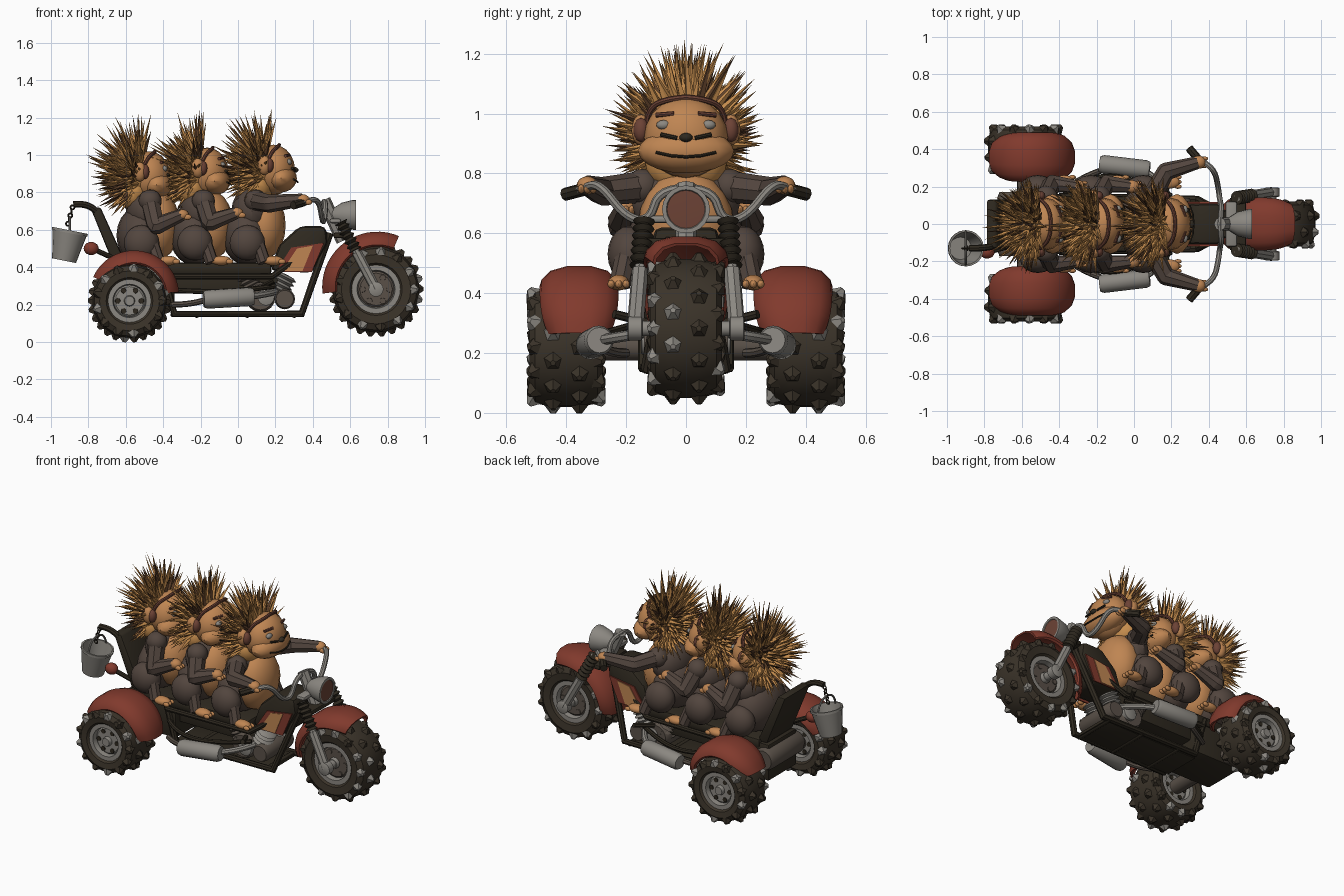
import bpy, bmesh, math, random
from mathutils import Vector, Matrix

random.seed(4)
cube = bpy.data.objects.get("Cube")
if cube:
    bpy.data.objects.remove(cube)


def material(name, *rgb):
    m = bpy.data.materials.new(name)
    m.use_nodes = True
    m.diffuse_color = (*rgb, 1)
    for node in m.node_tree.nodes:
        if node.type == "BSDF_PRINCIPLED":
            node.inputs["Base Color"].default_value = (*rgb, 1)
    return m


skin = material("tan skin", .52, .235, .085)
quill = material("golden quill", .56, .265, .075)
dark_quill = material("dark quill", .11, .05, .022)
fur = material("grey brown fur", .085, .06, .048)
rubber = material("tyre rubber", .043, .033, .022)
black = material("black frame", .028, .022, .014)
red = material("red paint", .22, .042, .026)
steel = material("grey steel", .26, .245, .22)
dull = material("dull metal", .1, .08, .064)
rust = material("rust brown", .15, .055, .036)
smooth_parts = []


def add(name, bm, *mats, smooth=True, mirror=False):
    """Turn a bmesh into an object, with an optional copy across y."""
    bmesh.ops.recalc_face_normals(bm, faces=bm.faces[:])
    for label in (["near_", "far_"] if mirror else [""]):
        mesh = bpy.data.meshes.new(label + name)
        bm.to_mesh(mesh)
        for m in mats:
            mesh.materials.append(m)
        ob = bpy.data.objects.new(label + name, mesh)
        bpy.context.scene.collection.objects.link(ob)
        if smooth:
            smooth_parts.append(ob)
        bmesh.ops.scale(bm, vec=(1, -1, 1), verts=bm.verts[:])
        bmesh.ops.reverse_faces(bm, faces=bm.faces[:])
    bm.free()


def ball(name, centre, radii, mat, mirror=False):
    bm = bmesh.new()
    place = Matrix.Translation(centre) @ Matrix.Diagonal((*radii, 1))
    bmesh.ops.create_uvsphere(bm, u_segments=16, v_segments=10, radius=1, matrix=place)
    add(name, bm, mat, mirror=mirror)


def tube(name, points, radius, mat, mirror=False, curved=True, taper=None):
    curve = bpy.data.curves.new(name, "CURVE")
    curve.dimensions = "3D"
    curve.bevel_depth, curve.bevel_resolution = radius, 2
    curve.use_fill_caps, curve.resolution_u = True, 5
    spline = curve.splines.new("NURBS" if curved else "POLY")
    spline.points.add(len(points) - 1)
    for i, p in enumerate(points):
        spline.points[i].co = (*p, 1)
        spline.points[i].radius = taper[i] if taper else 1
    if curved:
        spline.order_u, spline.use_endpoint_u = min(3, len(points)), True
    temp = bpy.data.objects.new(name, curve)
    bpy.context.scene.collection.objects.link(temp)
    graph = bpy.context.evaluated_depsgraph_get()
    mesh = bpy.data.meshes.new_from_object(temp.evaluated_get(graph))
    bpy.data.objects.remove(temp)
    bm = bmesh.new()
    bm.from_mesh(mesh)
    bpy.data.meshes.remove(mesh)
    for f in bm.faces:
        f.material_index = 0
    add(name, bm, mat, mirror=mirror)


def lathe(name, profile, centre, axis, mat, mirror=False, arc=None, steps=28):
    """Revolve (radius, height) points; an arc sweeps a closed profile, narrowed and capped at its ends."""
    w = Vector(axis).normalized()
    u = Vector((0, 1, 0)) if abs(w.x) > .9 else Vector((1, 0, 0))
    v = w.cross(u).normalized()
    u = v.cross(w)
    start, end = (math.radians(a) for a in (arc or (0, 360)))
    bm = bmesh.new()
    rings = []
    for i in range(steps + 1 if arc else steps):
        a = start + (end - start) * i / steps
        spoke = u * math.cos(a) + v * math.sin(a)
        wide = 1 - .22 * (2 * i / steps - 1) ** 4 if arc else 1
        rings.append([bm.verts.new(Vector(centre) + spoke * r + w * h * wide) for r, h in profile])
    n = len(profile)
    for i in range(steps):
        one, two = rings[i], rings[(i + 1) % len(rings)]
        for j in range(n if arc else n - 1):
            k = (j + 1) % n
            bm.faces.new((one[j], one[k], two[k], two[j]))
    if arc:
        bm.faces.new(rings[0])
        bm.faces.new(rings[-1])
    bmesh.ops.remove_doubles(bm, verts=bm.verts[:], dist=.0001)
    add(name, bm, mat, mirror=mirror)


def rod(name, centre, axis, radius, half, mat, mirror=False):
    lathe(name, [(0, -half), (radius * .85, -half), (radius, -half * .85), (radius, half * .85),
                 (radius * .85, half), (0, half)], centre, axis, mat, mirror, steps=16)


def prism(name, outline, y_low, y_high, mat, bevel=0, mirror=False):
    """Extrude an x-z outline along y."""
    bm = bmesh.new()
    low, high = ([bm.verts.new((x, y, z)) for x, z in outline] for y in (y_low, y_high))
    bm.faces.new(low)
    bm.faces.new(high)
    for i in range(len(low)):
        j = (i + 1) % len(low)
        bm.faces.new((low[i], low[j], high[j], high[i]))
    bmesh.ops.recalc_face_normals(bm, faces=bm.faces[:])
    if bevel:
        bmesh.ops.bevel(bm, geom=bm.edges[:], offset=bevel, segments=2, affect="EDGES", profile=.5)
    add(name, bm, mat, mirror=mirror)


def slab(name, x_low, x_high, half, z_low, z_high, mat, bevel=.01):
    prism(name, [(x_low, z_low), (x_high, z_low), (x_high, z_high), (x_low, z_high)], -half, half, mat, bevel)


def spike(bm, base, direction, length, radius, tip, sides, index):
    turn = direction.to_track_quat("Z", "Y").to_matrix().to_4x4()
    made = bmesh.ops.create_cone(bm, cap_ends=tip > 0, segments=sides, radius1=radius, radius2=tip,
                                 depth=length, matrix=Matrix.Translation(base + direction * length / 2) @ turn)
    for f in {f for v in made["verts"] for f in v.link_faces}:
        f.material_index = index


def wheel(name, centre, r, half, rim, dish, bolt, mirror):
    axis = (0, -1, 0)
    side = [(rim, half * .75), (rim + .02, half * .95), (r * .8, half), (r * .94, half * .85), (r, half * .4)]
    lathe(name + "_tyre", side + [(a, -h) for a, h in reversed(side)], centre, axis, rubber, mirror)
    lathe(name + "_rim", [(rim * .8, -half * .6), (rim * .8, half * .6), (rim * .85, half * .85),
                          (rim + .01, half * .85), (rim + .01, -half * .85), (rim * .85, -half * .85),
                          (rim * .8, -half * .6)], centre, axis, steel, mirror)
    rod(name + "_dish", centre, axis, rim * .85, half * .66, dish, mirror)
    rod(name + "_hub", centre, axis, rim * .28, half * .85, steel, mirror)
    # bolts around the hub, and chunky studs on the tread
    for i in range(6):
        a = i * math.tau / 6
        spot = Vector(centre) + Vector((math.cos(a), 0, math.sin(a))) * rim * .6
        rod(name + "_bolt", spot, axis, rim * .15, half * .7, bolt, mirror)
    bm = bmesh.new()
    for row, (h, reach, lean) in enumerate([(-.88, .87, -.8), (-.36, .98, 0), (.36, .98, 0), (.88, .87, .8)]):
        for i in range(13):
            a = (i + row % 2 / 2) * math.tau / 13
            out = Vector((math.cos(a), 0, math.sin(a)))
            base = Vector(centre) + out * r * reach + Vector((0, half * h, 0))
            spike(bm, base, (out + Vector((0, lean, 0))).normalized(), .027, .032, .01, 5,
                  int(random.random() < (.35 if lean else .12)))
    add(name + "_studs", bm, rubber, steel, smooth=False, mirror=mirror)


def fender(name, centre, r, half, drop, arc, mirror):
    outer = [(r - drop, half), (r - .045, half * .95), (r - .015, half * .72), (r, half * .32)]
    outer += [(a, -h) for a, h in reversed(outer)]
    inner = [(a - .01, h * .92) for a, h in reversed(outer)]
    lathe(name, outer + inner, centre, (0, -1, 0), red, mirror, arc, 18)


# Wheels and mudguards
wheel("front_wheel", (.738, 0, .282), .232, .12, .12, dull, dull, False)
wheel("rear_wheel", (-.58, -.4, .22), .2, .122, .105, steel, black, True)
fender("front_fender", (.745, 0, .295), .295, .142, .07, (67, 187), False)
fender("rear_fender", (-.555, -.357, .25), .24, .132, .065, (4, 156), True)
rod("rear_axle", (-.58, 0, .22), (0, 1, 0), .045, .35, dull)
rod("transaxle", (-.66, 0, .31), (0, 1, 0), .07, .17, dull)
rod("front_axle", (.738, 0, .282), (0, 1, 0), .025, .19, steel)

# Frame, seat and rear body
slab("rear_body", -.68, -.34, .14, .17, .4, black)
slab("seat", -.62, .18, .15, .36, .425, black, .02)
slab("seat_base", -.36, .22, .1, .26, .37, black)
slab("floor_plate", -.36, .32, .12, .135, .155, black, .004)
prism("backrest", [(-.66, .4), (-.59, .4), (-.735, .72), (-.79, .72)], -.13, .13, black, .012)
tube("lower_rail", [(-.41, -.14, .4), (-.34, -.14, .15), (.34, -.13, .15), (.49, -.05, .58)],
     .021, black, True, False)
tube("upper_rail", [(-.4, -.15, .35), (.18, -.14, .35), (.46, -.05, .55)], .016, black, True, False)
tube("side_rail", [(-.38, -.15, .28), (-.25, -.26, .27), (0, -.25, .27), (.2, -.15, .3)], .014, black, True)
for x in (-.22, .05, .3):
    rod("cross_bar", (x, 0, .145), (0, 1, 0), .016, .14, black)
prism("tank", [(.17, .38), (.22, .52), (.33, .62), (.47, .62), (.48, .53), (.4, .37)], -.11, .11, black, .03)
prism("tank_panel", [(.2, .375), (.285, .505), (.46, .53), (.395, .375)], -.117, -.109, red, mirror=True)
prism("tank_patch", [(.235, .38), (.315, .5), (.4, .515), (.345, .38)], -.121, -.116, skin, mirror=True)

# Engine and exhausts
rod("crankcase", (.12, 0, .24), (0, 1, 0), .08, .13, dull)
rod("gearbox", (.25, 0, .23), (0, 1, 0), .055, .14, dull)
rod("engine_cover", (.15, -.13, .24), (0, 1, 0), .045, .02, steel, True)
fins = [(0, 0)] + [(.045 if i % 2 else .062, i * .012) for i in range(12)] + [(0, .135)]
for x, lean in ((.1, -.5), (.2, .5)):
    for y in (-.07, .07):
        lathe("engine_cylinder", fins, (x, y, .24), (lean, 0, 1), steel if x > .15 else dull, steps=12)
rod("muffler", (-.05, -.305, .235), (1, .12, .06), .05, .135, steel, True)
tube("exhaust_pipe", [(.2, -.12, .27), (.14, -.25, .25), (.02, -.3, .24)], .018, steel, True)
tube("tail_pipe", [(-.16, -.29, .23), (-.24, -.27, .2), (-.35, -.2, .2)], .016, dull, True)
tube("foot_peg", [(.14, -.12, .3), (.2, -.24, .33)], .015, black, True, False)

# Fork, springs, lamp and handlebar
top, foot = Vector((.55, -.14, .64)), Vector((.738, -.17, .282))
tube("fork_leg", [top, foot], .02, steel, True, False)
tube("fork_slider", [top.lerp(foot, .45), foot], .028, steel, True, False)
coil = [(0, 0)] + [(.022 if i % 2 else .037, i * .014) for i in range(13)] + [(0, .17)]
lathe("fork_spring", coil, top, foot - top, black, True, steps=12)
rod("fork_foot", foot, (0, 1, 0), .04, .025, steel, True)
slab("upper_clamp", .49, .55, .12, .635, .66, steel)
slab("lower_clamp", .51, .6, .14, .555, .585, black)
tube("steering_stem", [(.46, 0, .76), (.56, 0, .54)], .035, steel, curved=False)
lathe("headlight", [(0, -.12), (.03, -.115), (.065, -.06), (.08, 0), (.08, .015), (.066, .015), (.06, .005), (0, .005)],
      (.615, 0, .68), (1, 0, 0), steel, steps=20)
rod("headlight_lens", (.622, 0, .68), (1, 0, 0), .066, .004, rust)
tube("handlebar", [(.46, 0, .75), (.47, -.09, .75), (.46, -.12, .64), (.45, -.2, .65), (.43, -.29, .77),
                   (.36, -.34, .75), (.3, -.4, .73)], .015, steel, True)
tube("grip", [(.355, -.335, .748), (.295, -.405, .73)], .022, black, True, False)

# Tail light, hook, chain and bucket
ball("tail_light", (-.785, -.15, .5), (.04, .035, .035), red)
tube("tail_light_arm", [(-.67, -.12, .45), (-.78, -.15, .5)], .014, black, curved=False)
tube("bucket_hook", [(-.76, -.12, .7), (-.8, -.13, .745), (-.88, -.13, .735)], .018, black)
for i in range(5):
    spot = Vector((-.885 - i * .006, -.13, .72 - i * .022))
    ring = [(.011 + .005 * math.cos(a), .005 * math.sin(a)) for a in (0, 1.57, 3.14, 4.71, 6.28)]
    lathe("chain_link", ring, spot, (i % 2, 1 - i % 2, 0), black, steps=10)
lathe("bucket", [(0, 0), (.065, 0), (.092, .15), (.097, .15), (.097, .165), (.087, .165), (.06, .012), (0, .012)],
      (-.93, -.13, .435), (.2, 0, 1), steel, steps=20)
tube("bucket_handle", [(-.9, -.22, .59), (-.9, -.2, .67), (-.9, -.06, .67), (-.9, -.04, .59)], .006, steel)


def rider(name, x, head, elbow, hand):
    def at(dx, y, dz):
        return (head[0] + dx, y, head[1] + dz)

    # torso, belly, legs and feet
    ball(name + "_hips", (x - .02, 0, .57), (.13, .2, .16), fur)
    ball(name + "_chest", (x + .01, 0, .7), (.11, .18, .135), fur)
    ball(name + "_belly", (x + .07, 0, .625), (.12, .16, .185), skin)
    ball(name + "_thigh", (x - .015, -.19, .53), (.095, .072, .095), fur, True)
    tube(name + "_shin", [(x + .04, -.2, .53), (x + .075, -.222, .425)], .036, fur, True, False)
    ball(name + "_foot", (x + .125, -.225, .435), (.055, .036, .026), skin, True)
    for y in (-.25, -.225, -.2):
        ball(name + "_toe", (x + .17, y, .43), (.02, .012, .014), skin, True)
    # arms and hands
    shoulder = (x + .03, -.145, .755)
    tube(name + "_arm", [shoulder, elbow, elbow, hand], .048, fur, True, taper=(1.1, 1, 1, .7))
    ball(name + "_shoulder", shoulder, (.062, .06, .06), fur, True)
    ball(name + "_hand", hand, (.038, .035, .03), skin, True)
    for step in (-.02, 0, .02):
        ball(name + "_finger", (hand[0] + .03, hand[1] + step, hand[2] - .012), (.022, .011, .015), skin, True)
    # head and face
    ball(name + "_head", at(0, 0, 0), (.115, .14, .135), skin)
    ball(name + "_muzzle", at(.04, 0, -.045), (.085, .16, .075), skin)
    ball(name + "_nose", at(.115, 0, 0), (.018, .022, .015), black)
    ball(name + "_eye", at(.082, -.075, .042), (.016, .024, .016), steel, True)
    tube(name + "_brow", [at(.084, -.04, .08), at(.064, -.1, .075)], .008, rust, True, False)
    tube(name + "_whisker", [at(.112, -.03, -.002), at(.1, -.085, .01)], .007, black, True, False)
    tube(name + "_mouth", [at(.108, -.1, -.05), at(.125, -.05, -.061), at(.129, 0, -.065)], .005, black, True, False)
    ball(name + "_ear", at(-.05, -.15, .025), (.035, .032, .052), skin, True)
    ball(name + "_inner_ear", at(-.025, -.15, .025), (.026, .026, .04), rust, True)
    tube(name + "_hairline", [at(-.03, -.13, .05), at(-.01, -.125, .1), at(.03, -.06, .13), at(.03, 0, .134)],
         .01, rust, True)
    # quills over the crown, sides and back
    ball(name + "_scalp", at(-.065, 0, .01), (.1, .136, .13), quill)
    ball(name + "_nape", at(-.08, 0, -.09), (.08, .135, .1), quill)
    bm = bmesh.new()
    count = 600
    for i in range(count):
        z = 1 - 2 * (i + .5) / count
        a, flat = i * 2.39996, math.sqrt(1 - z * z)
        d = Vector((flat * math.cos(a), flat * math.sin(a), z))
        if z < -.85 or d.x > .02 + .34 * z:
            continue
        base = Vector(at(-.058, 0, 0)) + Vector((d.x * .095, d.y * .128, z * .125))
        jitter = Vector([random.uniform(-.2, .2) for _ in range(3)])
        aim = (d + jitter + Vector((-.08, 0, .15))).normalized()
        length = random.uniform(.07, .23) * (1 - .25 * abs(d.y)) * (.9 + .15 * z)
        spike(bm, base, aim, length, .015, 0, 4, int(random.random() < .2))
    add(name + "_quills", bm, quill, dark_quill, smooth=False)


rider("driver", .065, (.19, .92), (.17, -.28, .74), (.345, -.33, .76))
rider("middle_rider", -.215, (-.165, .905), (-.15, -.215, .64), (-.01, -.2, .69))
rider("back_rider", -.5, (-.475, .885), (-.44, -.215, .62), (-.3, -.2, .68))

# Soft shading with crisp edges
bpy.ops.object.select_all(action="DESELECT")
for ob in smooth_parts:
    ob.select_set(True)
bpy.context.view_layer.objects.active = smooth_parts[0]
bpy.ops.object.shade_smooth_by_angle(angle=math.radians(35))
